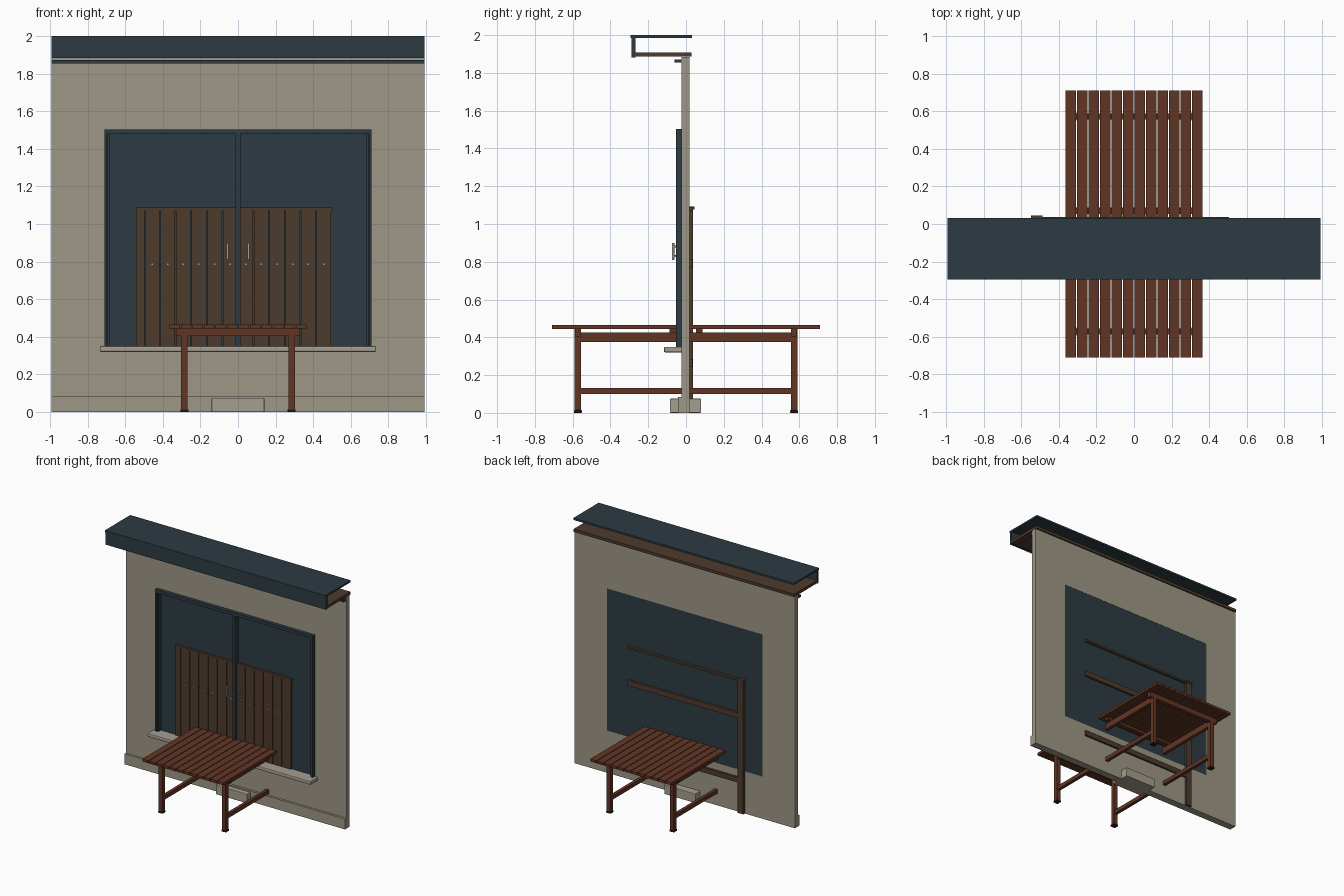
import bpy
import bmesh
from mathutils import Matrix, Vector

cube = bpy.data.objects.get("Cube")
if cube:
    bpy.data.objects.remove(cube, do_unlink=True)


def material(name, r, g, b):
    m = bpy.data.materials.new(name)
    m.use_nodes = True
    m.diffuse_color = (r, g, b, 1)
    m.node_tree.nodes["Principled BSDF"].inputs["Base Color"].default_value = (r, g, b, 1)
    return m


PLASTER = material("warm_plaster", .34, .31, .24)
STONE = material("pale_stone", .38, .34, .28)
SLATE = material("slate_blue", .026, .044, .055)
TIMBER = material("dark_timber", .075, .043, .026)
RED_WOOD = material("red_wood", .12, .036, .018)
RUBBER = material("dark_rubber", .012, .01, .01)
STEEL = material("pale_steel", .38, .36, .32)


def boxes(name, mat, spans, bevel=0):
    """One object from boxes, each given as (x0, x1), (y0, y1), (z0, z1)."""
    bm = bmesh.new()
    for span in spans:
        centre = Vector([(a + b) / 2 for a, b in span])
        size = Vector([b - a for a, b in span])
        bmesh.ops.create_cube(bm, size=1, matrix=Matrix.Translation(centre) @ Matrix.Diagonal(size).to_4x4())
    mesh = bpy.data.meshes.new(name)
    bm.to_mesh(mesh)
    bm.free()
    mesh.materials.append(mat)
    ob = bpy.data.objects.new(name, mesh)
    bpy.context.collection.objects.link(ob)
    if bevel:
        mod = ob.modifiers.new("soft_edges", 'BEVEL')
        mod.width = bevel
        mod.segments = 2
    return ob


def around(c, half):
    return (c - half, c + half)


W = .993        # half width of the wall
OPEN = .70      # half width of the window opening
WALL_Y = (-.024, .018)
SIDES = (("left", 1), ("right", -1))

# Wall panels around the window
for side, s in SIDES:
    boxes(side + "_wall_panel", PLASTER, [(sorted((s * OPEN, s * W)), WALL_Y, (0, 1.885))])
boxes("upper_wall_panel", PLASTER, [((-OPEN, OPEN), WALL_Y, (1.5, 1.885))])
boxes("lower_wall_panel", PLASTER, [((-OPEN, OPEN), WALL_Y, (0, .345))])
boxes("plinth", PLASTER, [((-W, W), (-.042, -.02), (0, .085))])
boxes("threshold_block", STONE, [((-.14, .14), (-.085, .08), (0, .075))], .004)
boxes("window_sill", STONE, [((-.735, .735), (-.117, -.01), (.32, .35))], .007)

# Window
boxes("window_glass", SLATE, [((-OPEN, OPEN), (-.012, .016), (.345, 1.5))])
FRAME_Y = (-.053, -.012)
for side, s in SIDES:
    boxes(side + "_window_jamb", SLATE, [(around(s * .703, .007), FRAME_Y, (.35, 1.5))])
    boxes(side + "_sash_stile", SLATE, [(around(s * .689, .006), (-.045, -.012), (.35, 1.478))])
boxes("window_head", SLATE, [((-.71, .71), FRAME_Y, (1.478, 1.503))])
boxes("window_mullion", SLATE, [(around(0, .012), FRAME_Y, (.35, 1.478))])

for side, s in SIDES:
    hx = s * .056
    boxes(side + "_handle", STEEL, [
        (around(hx, .005), (-.074, -.062), (.81, .9)),
        (around(hx, .004), (-.064, -.012), (.825, .835)),
        (around(hx, .004), (-.064, -.012), (.875, .885))], .002)

# Slatted screen with rails and post at the back
slat_x = [(i - 5.5) * .083 for i in range(12)]
boxes("screen_slats", TIMBER, [(around(x, .039), (-.028, -.013), (.35, 1.072)) for x in slat_x])
boxes("screen_fasteners", STEEL, [(around(x, .004), (-.031, -.027), around(.785, .004)) for x in slat_x])
boxes("screen_top_rail", TIMBER, [((-.54, .505), (-.03, .036), (1.072, 1.087))])
for name, z in (("middle", .79), ("lower", .265)):
    boxes("screen_" + name + "_rail", TIMBER, [((-.54, .505), (.014, .034), around(z, .021))])
boxes("screen_post", TIMBER, [((-.542, -.492), (.014, .038), (0, 1.08))])
boxes("screen_post_cap", TIMBER, [((-.547, -.487), (.012, .044), (1.078, 1.092))])
boxes("screen_front_stile", TIMBER, [((-.542, -.498), (-.028, -.013), (.35, 1.08))])

# Canopy
boxes("canopy_sheet", SLATE, [((-W, W), (-.295, .032), (1.985, 2))])
boxes("canopy_fascia", SLATE, [((-W, W), (-.288, -.268), (1.882, 1.987))])
boxes("canopy_soffit", TIMBER, [((-W, W), (-.283, .028), (1.886, 1.909))])
boxes("head_flashing", SLATE, [((-W, W), (-.06, -.02), (1.855, 1.872))])

# Table
boxes("table_slats", RED_WOOD,
      [(around((i - 5.5) * .0613, .0278), (-.71, .71), (.445, .466)) for i in range(12)])
for side, s in SIDES:
    lx = s * .285
    boxes(side + "_table_apron", RED_WOOD, [(around(lx, .013), (-.57, .57), (.375, .425))])
    boxes(side + "_table_stretcher", RED_WOOD, [(around(lx, .013), (-.57, .57), (.1, .132))])
    for end, e in (("front", -1), ("back", 1)):
        boxes(end + "_" + side + "_leg", RED_WOOD, [(around(lx, .017), around(e * .572, .017), (.012, .445))])
        boxes(end + "_" + side + "_foot", RUBBER, [(around(lx, .021), around(e * .572, .021), (0, .014))], .003)
for end, e in (("front", -1), ("back", 1)):
    boxes(end + "_table_cross_rail", RED_WOOD, [((-.33, .33), around(e * .572, .0165), (.405, .446))])
    boxes(end + "_table_inner_rail", RED_WOOD, [((-.33, .33), around(e * .07, .018), (.425, .446))])
